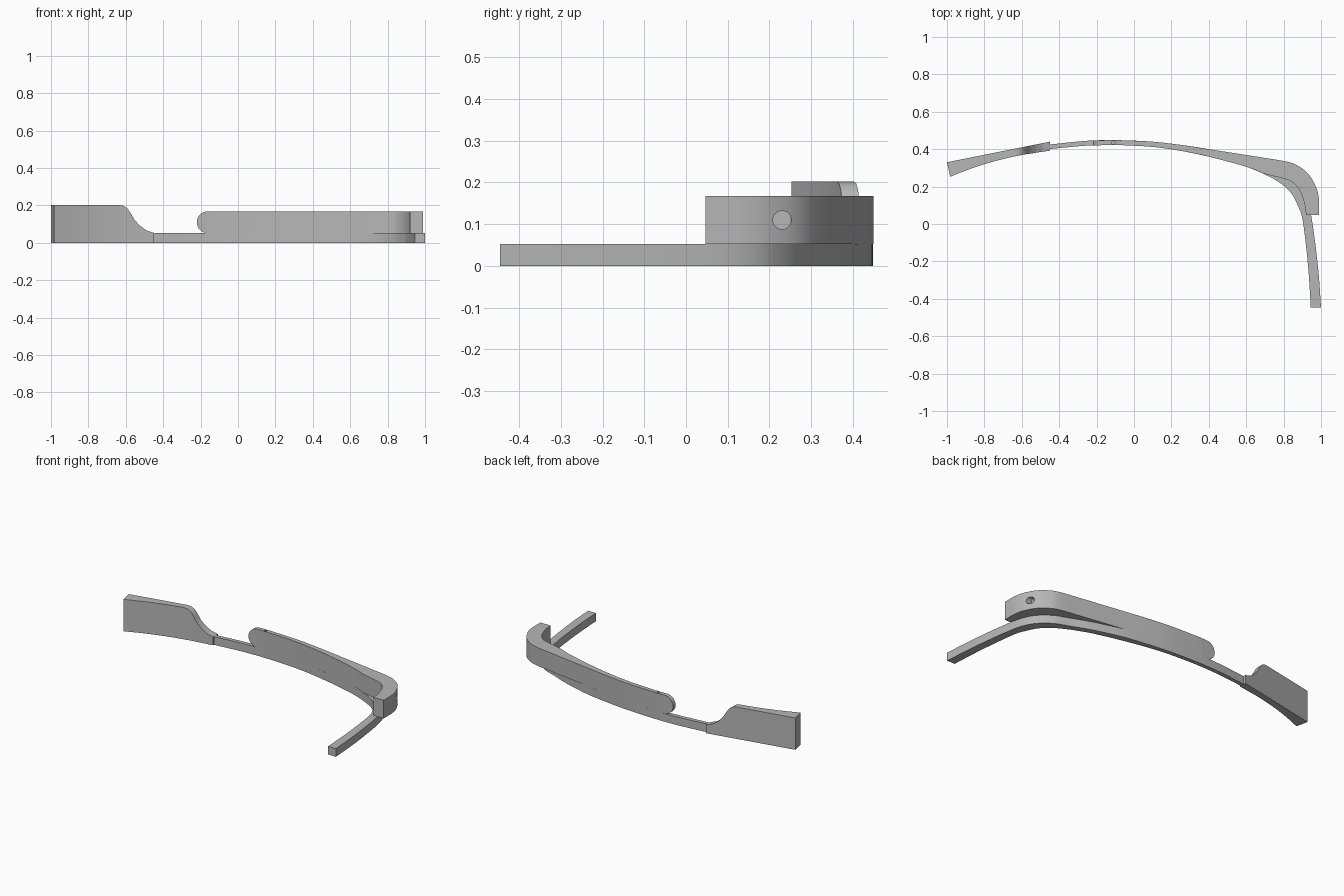
import bpy
import bmesh
import math
from mathutils import Vector, Matrix

if "Cube" in bpy.data.objects:
    bpy.data.objects.remove(bpy.data.objects["Cube"])

grey = bpy.data.materials.new("plain grey")
grey.use_nodes = True
colour = (0.47, 0.47, 0.47, 1)
grey.diffuse_color = colour
grey.node_tree.nodes["Principled BSDF"].inputs["Base Color"].default_value = colour

STRIP_TOP, BAR_TOP, PAD_TOP = 0.052, 0.168, 0.202


def spline(pts, t):
    """Point on a smooth curve through pts, t from 0 to 1."""
    s = t * (len(pts) - 1)
    i = min(int(s), len(pts) - 2)
    f = s - i
    p1, p2 = Vector(pts[i]), Vector(pts[i + 1])
    p0 = Vector(pts[i - 1]) if i else 2 * p1 - p2
    p3 = Vector(pts[i + 2]) if i + 2 < len(pts) else 2 * p2 - p1
    return p1 + 0.5 * f * (p2 - p0 + f * (2 * p0 - 5 * p1 + 4 * p2 - p3
                                          + f * (3 * (p1 - p2) + p3 - p0)))


def ribbon(name, pairs, low, high, steps, power=1):
    """Solid swept through (inner x, inner y, outer x, outer y) stations."""
    bm = bmesh.new()
    rings = []
    for k in range(steps + 1):
        xi, yi, xo, yo = spline(pairs, (k / steps) ** power)
        x = (xi + xo) / 2
        a, b = low(x), high(x)
        rings.append([bm.verts.new(c) for c in
                      ((xi, yi, a), (xo, yo, a), (xo, yo, b), (xi, yi, b))])
    for r, s in zip(rings, rings[1:]):
        for j in range(4):
            n = (j + 1) % 4
            bm.faces.new((r[j], r[n], s[n], s[j]))
    bm.faces.new(rings[0])
    bm.faces.new(rings[-1])
    bmesh.ops.recalc_face_normals(bm, faces=bm.faces)
    mesh = bpy.data.meshes.new(name)
    bm.to_mesh(mesh)
    bm.free()
    mesh.materials.append(grey)
    obj = bpy.data.objects.new(name, mesh)
    bpy.context.collection.objects.link(obj)
    return obj


def drill(target, name, centre, radius, depth, rotation):
    """Cut a round blind hole."""
    bm = bmesh.new()
    bmesh.ops.create_cone(bm, cap_ends=True, segments=24, radius1=radius,
                          radius2=radius, depth=depth,
                          matrix=Matrix.Translation(centre) @ rotation)
    mesh = bpy.data.meshes.new(name)
    bm.to_mesh(mesh)
    bm.free()
    mesh.materials.append(grey)
    cutter = bpy.data.objects.new(name, mesh)
    bpy.context.collection.objects.link(cutter)
    cutter.hide_render = True
    cutter.hide_set(True)
    cutter.display_type = 'WIRE'
    mod = target.modifiers.new(name, 'BOOLEAN')
    mod.operation = 'DIFFERENCE'
    mod.solver = 'EXACT'
    mod.object = cutter


# Shared curve of the middle of the bar
middle = [(x, yi, x, yo) for x, yi, yo in
          ((-0.08, 0.422, 0.448), (0.1, 0.412, 0.44), (0.25, 0.391, 0.423),
           (0.4, 0.36, 0.4))]

# Thin strip along the bottom, bending forward into the long arm
strip = ribbon("lower_strip", [
    (-0.46, 0.4, -0.46, 0.424), (-0.25, 0.419, -0.25, 0.445)] + middle + [
    (0.5, 0.335, 0.505, 0.373), (0.6, 0.306, 0.61, 0.341),
    (0.7, 0.265, 0.72, 0.298), (0.78, 0.22, 0.81, 0.262),
    (0.84, 0.165, 0.885, 0.2), (0.875, 0.1, 0.925, 0.13),
    (0.9, 0.03, 0.948, 0.04), (0.92, -0.12, 0.97, -0.11),
    (0.935, -0.28, 0.988, -0.275), (0.945, -0.446, 1.0, -0.446)],
    lambda x: 0, lambda x: STRIP_TOP, 96)

# Tall bar with a rounded free end and a short hooked end
half = (BAR_TOP - STRIP_TOP) / 2
mid_z = STRIP_TOP + half
tip = -0.22


def bulge(x):
    d = max(0, tip + half - x)
    return max(0.002, math.sqrt(max(0, half * half - d * d)))


bar = ribbon("upper_bar", [
    (tip, 0.419, tip, 0.445), (-0.15, 0.422, -0.15, 0.448)] + middle + [
    (0.6, 0.306, 0.6, 0.369), (0.7, 0.268, 0.7, 0.353),
    (0.8, 0.243, 0.81, 0.335), (0.85, 0.222, 0.87, 0.315),
    (0.885, 0.18, 0.93, 0.27), (0.905, 0.13, 0.97, 0.205),
    (0.915, 0.09, 0.988, 0.14), (0.92, 0.047, 0.99, 0.047)],
    lambda x: mid_z - bulge(x), lambda x: mid_z + bulge(x), 140, 1.5)
drill(bar, "side_hole_cutter", (0.98, 0.23, mid_z), 0.022, 0.1,
      Matrix.Rotation(math.pi / 2, 4, 'Y'))
drill(bar, "top_hole_cutter", (-0.11, 0.435, BAR_TOP), 0.009, 0.06, Matrix())

# Tall end pad whose top sweeps down to the strip
slope = ((-0.635, PAD_TOP), (-0.61, 0.197), (-0.59, 0.182), (-0.575, 0.16),
         (-0.555, 0.125), (-0.525, 0.092), (-0.49, 0.067), (-0.45, 0.053))


def pad_top(x):
    if x <= slope[0][0]:
        return PAD_TOP
    for (xa, za), (xb, zb) in zip(slope, slope[1:]):
        if x <= xb:
            return za + (zb - za) * (x - xa) / (xb - xa)
    return slope[-1][1]


pad = ribbon("end_pad", [
    (-0.983, 0.253, -1.0, 0.33), (-0.86, 0.3, -0.87, 0.356),
    (-0.74, 0.337, -0.745, 0.381), (-0.62, 0.365, -0.62, 0.406),
    (-0.53, 0.38, -0.53, 0.424), (-0.45, 0.392, -0.45, 0.44)],
    lambda x: 0, pad_top, 60)

# Smooth the curved walls, keep the edges crisp
bpy.ops.object.select_all(action='DESELECT')
for part in (strip, bar, pad):
    part.select_set(True)
bpy.context.view_layer.objects.active = bar
bpy.ops.object.shade_smooth_by_angle(angle=math.radians(30))
